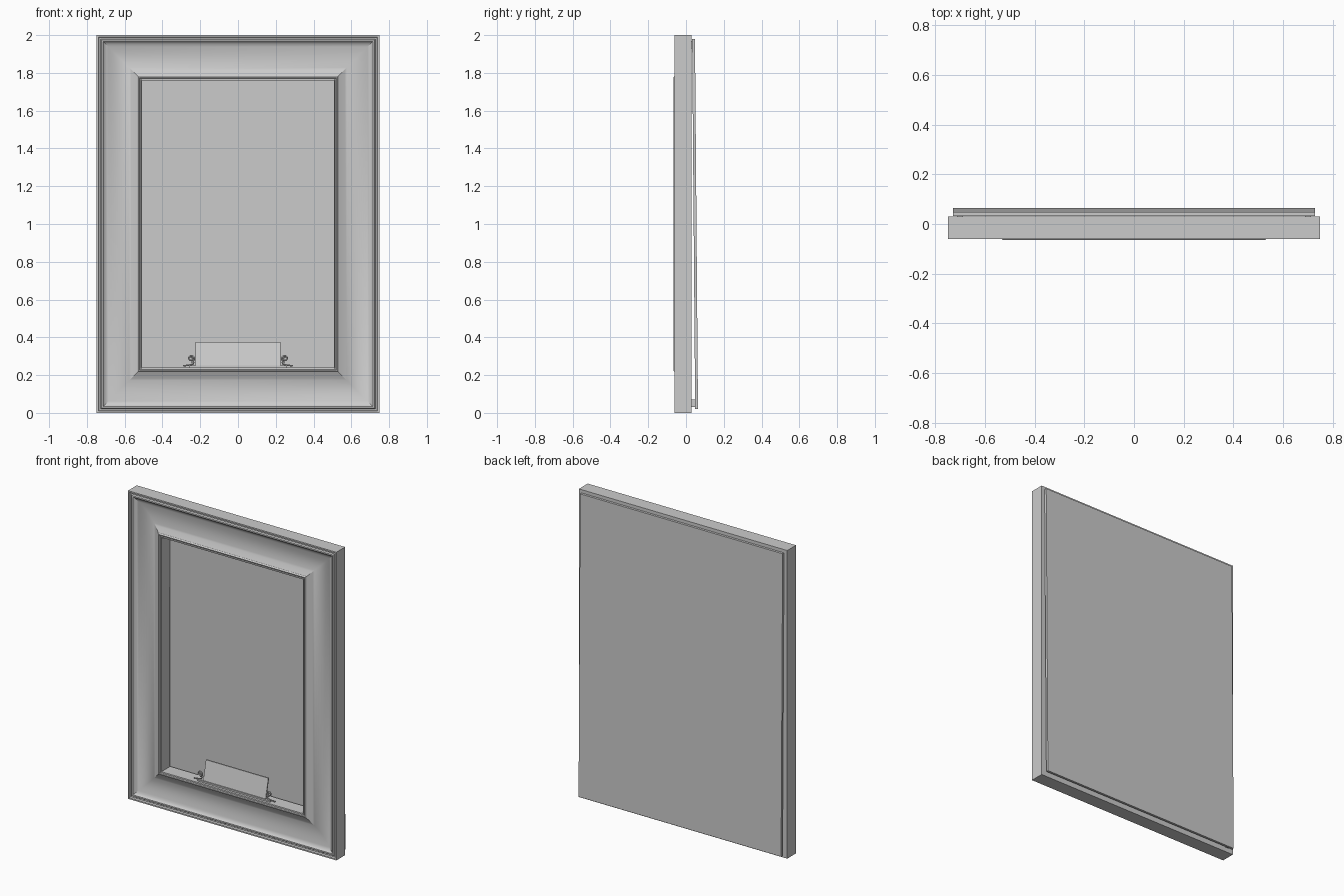
import bpy
import bmesh
from math import sin, cos, pi, radians
from mathutils import Vector

cube = bpy.data.objects.get("Cube")
if cube:
    bpy.data.objects.remove(cube)

grey = bpy.data.materials.new("plain grey")
grey.use_nodes = True
colour = (0.6, 0.6, 0.6, 1)
grey.diffuse_color = colour
grey.node_tree.nodes["Principled BSDF"].inputs["Base Color"].default_value = colour

HALF_W, HEIGHT = 0.748, 2.0
BACK, FRONT = 0.03, -0.06


def finish(name, bm, smooth=False):
    bmesh.ops.recalc_face_normals(bm, faces=bm.faces)
    mesh = bpy.data.meshes.new(name)
    bm.to_mesh(mesh)
    bm.free()
    mesh.materials.append(grey)
    if smooth:
        mesh.shade_smooth()
        mesh.set_sharp_from_angle(angle=radians(30))
    obj = bpy.data.objects.new(name, mesh)
    bpy.context.collection.objects.link(obj)
    return obj


def leaning_slab(name, half_w, bottom, top, y_bottom, y_top, thick):
    """Upright board whose top is shifted in y relative to its foot."""
    bm = bmesh.new()
    bmesh.ops.create_cube(bm, size=1)
    for v in bm.verts:
        t = v.co.z + 0.5
        y = y_bottom + (y_top - y_bottom) * t + thick * v.co.y
        v.co = Vector((v.co.x * 2 * half_w, y, bottom + (top - bottom) * t))
    return finish(name, bm)


# Frame moulding: (inset from outer edge, y) swept round four mitred corners
profile = [(0, BACK), (0, FRONT), (0.009, FRONT), (0.013, -0.05),
           (0.02, -0.05), (0.025, -0.058), (0.034, -0.058), (0.038, -0.052)]
cove_steps = 16
for i in range(cove_steps + 1):
    t = i / cove_steps
    profile.append((0.04 + 0.176 * t, -0.05 - 0.008 * t + 0.026 * sin(pi * t)))
profile += [(0.218, -0.062), (0.222, -0.065), (0.227, -0.064), (0.23, -0.057),
            (0.234, -0.057), (0.236, -0.061), (0.24, -0.06), (0.24, BACK)]

bm = bmesh.new()
rings = []
for sx, top in ((-1, 0), (1, 0), (1, 1), (-1, 1)):
    rings.append([bm.verts.new((sx * (HALF_W - d), y, HEIGHT - d if top else d))
                  for d, y in profile])
for k in range(4):
    a, b = rings[k], rings[(k + 1) % 4]
    for i in range(len(profile)):
        j = (i + 1) % len(profile)
        bm.faces.new((a[i], a[j], b[j], b[i]))
finish("frame", bm, smooth=True)

# Backing board, hung slightly away from the frame at its foot
leaning_slab("backing_board", 0.727, 0.02, 1.98, 0.056, 0.04, 0.015)

# Small spacers between the board and the frame
for side, z, name in ((1, 1.95, "top_spacer"), (-1, 0.05, "bottom_spacer")):
    y = 0.03 if z > 1 else 0.038
    leaning_slab(name, 0.012, z - 0.02, z + 0.02, y, y, 0.018).location.x = side * 0.7

# Small plaque standing on the lower ledge
leaning_slab("plaque", 0.224, 0.24, 0.374, -0.035, -0.005, 0.008)


# Scroll feet holding the plaque
def scroll(name, side):
    points = []
    for i in range(25):
        t = i / 24
        angle = -0.5 * pi + 3.2 * pi * (1 - t)
        r = 0.005 + 0.014 * t
        points.append((side * (0.248 - r * cos(angle)), 0.288 + r * sin(angle)))
    points += [(side * x, z) for x, z in
               ((0.232, 0.268), (0.238, 0.258), (0.26, 0.253), (0.29, 0.249))]
    curve = bpy.data.curves.new(name, "CURVE")
    curve.dimensions = "3D"
    curve.bevel_depth = 0.004
    curve.bevel_resolution = 2
    curve.use_fill_caps = True
    spline = curve.splines.new("POLY")
    spline.points.add(len(points) - 1)
    for p, (x, z) in zip(spline.points, points):
        p.co = (x, -0.035, z, 1)
    curve.materials.append(grey)
    obj = bpy.data.objects.new(name, curve)
    bpy.context.collection.objects.link(obj)


scroll("left_scroll", 1)
scroll("right_scroll", -1)

# Low bar joining the scrolls under the plaque
leaning_slab("plaque_bar", 0.26, 0.238, 0.25, -0.037, -0.037, 0.014)
